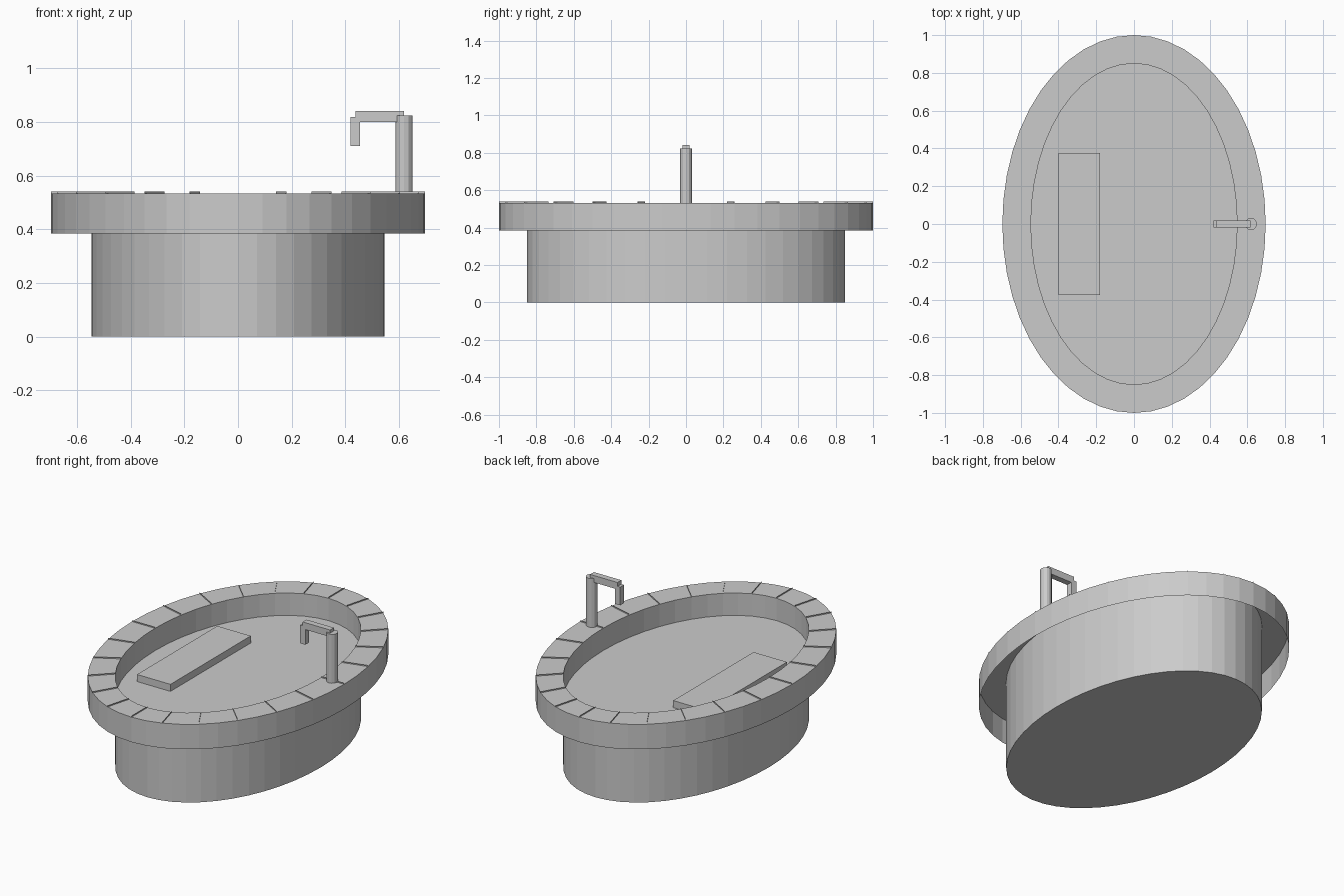
import bpy, bmesh, math

if "Cube" in bpy.data.objects:
    bpy.data.objects.remove(bpy.data.objects["Cube"])

SEG = 48
IN_X, IN_Y = 0.546, 0.85      # tub wall radii
OUT_X, OUT_Y = 0.697, 1.0     # rim radii
TOP, SKIRT, WATER = 0.533, 0.385, 0.40

gray = bpy.data.materials.new("plain gray")
gray.diffuse_color = (0.6, 0.6, 0.6, 1)
gray.use_nodes = True
gray.node_tree.nodes["Principled BSDF"].inputs["Base Color"].default_value = gray.diffuse_color


def finish(name, bm):
    me = bpy.data.meshes.new(name)
    bm.to_mesh(me)
    bm.free()
    me.materials.append(gray)
    ob = bpy.data.objects.new(name, me)
    bpy.context.collection.objects.link(ob)
    return ob


def ring(bm, rx, ry, z, cx=0.0, n=SEG):
    return [bm.verts.new((cx + rx * math.cos(2 * math.pi * i / n),
                          ry * math.sin(2 * math.pi * i / n), z)) for i in range(n)]


def bridge(bm, a, b):
    n = len(a)
    for i in range(n):
        j = (i + 1) % n
        bm.faces.new((a[i], a[j], b[j], b[i]))


def box(name, x0, x1, y0, y1, z0, z1):
    bm = bmesh.new()
    bmesh.ops.create_cube(bm, size=1)
    for v in bm.verts:
        v.co = ((x0 + x1) / 2 + v.co.x * (x1 - x0),
                (y0 + y1) / 2 + v.co.y * (y1 - y0),
                (z0 + z1) / 2 + v.co.z * (z1 - z0))
    return finish(name, bm)


# tub: closed bottom, wall, flat rim and a skirt that is open underneath
bm = bmesh.new()
base = ring(bm, IN_X, IN_Y, 0)
lip = ring(bm, IN_X, IN_Y, TOP)
edge = ring(bm, OUT_X, OUT_Y, TOP)
hem = ring(bm, OUT_X, OUT_Y, SKIRT)
bm.faces.new(base[::-1])
bridge(bm, base, lip)
bridge(bm, edge, lip)
bridge(bm, hem, edge)
finish("tub_shell", bm)

# water surface
bm = bmesh.new()
bm.faces.new(ring(bm, IN_X, IN_Y, WATER))
finish("water_surface", bm)

# thin upright seams between the rim tiles
bm = bmesh.new()
for i in range(24):
    t = 2 * math.pi * i / 24
    c, s = math.cos(t), math.sin(t)
    pts = [(IN_X * c, IN_Y * s, TOP), (OUT_X * c, OUT_Y * s, TOP),
           (OUT_X * c, OUT_Y * s, TOP + 0.007), (IN_X * c, IN_Y * s, TOP + 0.007)]
    bm.faces.new([bm.verts.new(p) for p in pts])
finish("rim_seams", bm)

# bench inside the tub
box("bench", -0.40, -0.18, -0.377, 0.377, 0.39, 0.442)

# tap: post, arm and spout
bm = bmesh.new()
low = ring(bm, 0.032, 0.032, TOP, 0.619, 12)
high = ring(bm, 0.032, 0.032, 0.823, 0.619, 12)
bridge(bm, low, high)
bm.faces.new(high)
bm.faces.new(low[::-1])
finish("tap_post", bm)
box("tap_arm", 0.438, 0.618, -0.018, 0.018, 0.80, 0.841)
box("tap_spout", 0.42, 0.455, -0.018, 0.018, 0.71, 0.818)
